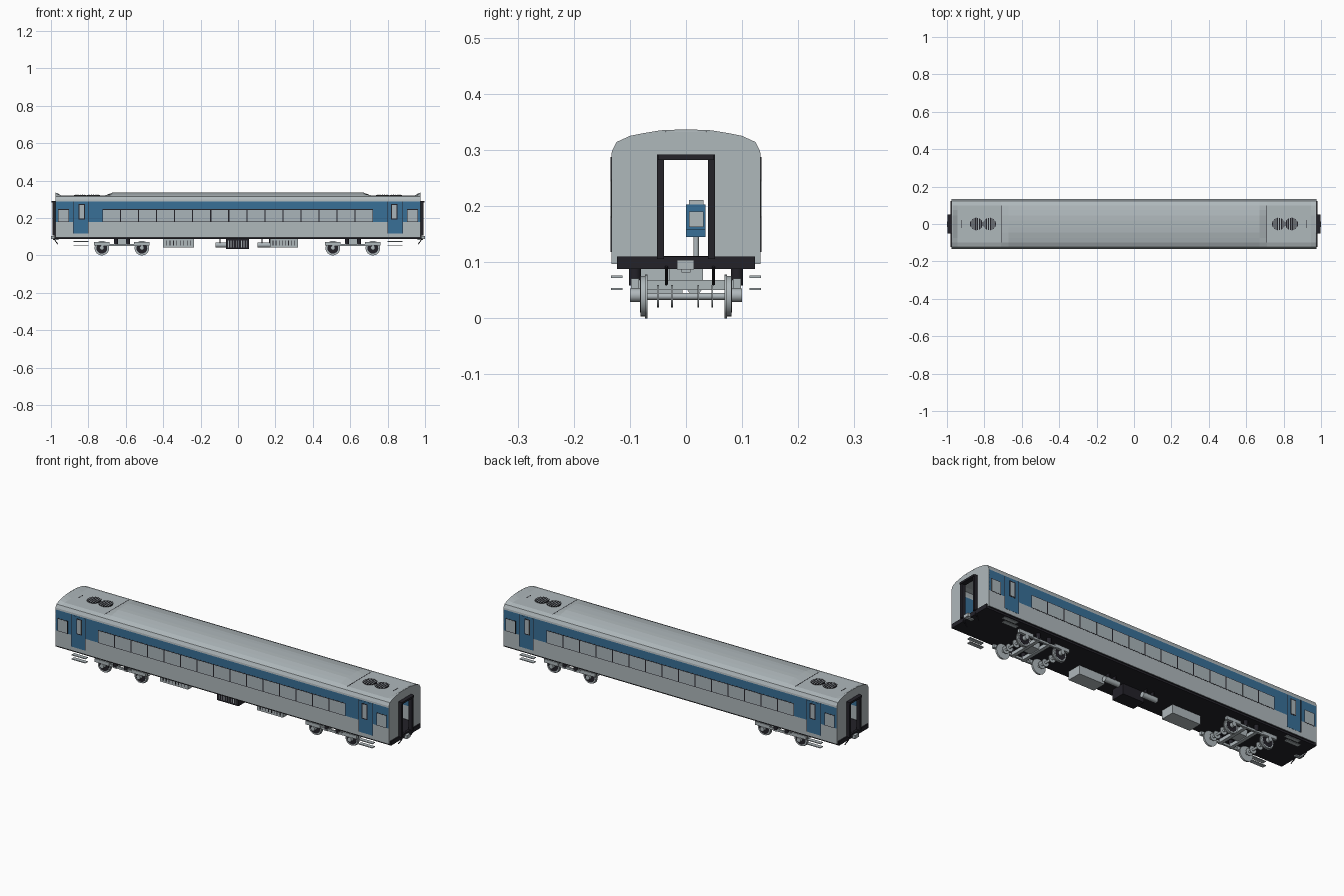
import bpy, bmesh, math
from mathutils import Vector

if "Cube" in bpy.data.objects:
    bpy.data.objects.remove(bpy.data.objects["Cube"])


def mat(name, rgb):
    m = bpy.data.materials.new(name)
    m.diffuse_color = (*rgb, 1)
    m.use_nodes = True
    m.node_tree.nodes["Principled BSDF"].inputs["Base Color"].default_value = m.diffuse_color
    return m


GREY = mat("light grey", (0.43, 0.48, 0.50))
BLUE = mat("blue", (0.04, 0.16, 0.31))
BLACK = mat("near black", (0.017, 0.016, 0.022))
GLASS = mat("window grey", (0.40, 0.46, 0.49))


def finish(name, bm, *mats):
    bmesh.ops.recalc_face_normals(bm, faces=bm.faces)
    me = bpy.data.meshes.new(name)
    bm.to_mesh(me)
    bm.free()
    for m in mats:
        me.materials.append(m)
    ob = bpy.data.objects.new(name, me)
    bpy.context.collection.objects.link(ob)
    return ob


def boxes(name, material, spans):
    """One object from (x0, x1, y0, y1, z0, z1) spans."""
    bm = bmesh.new()
    for x0, x1, y0, y1, z0, z1 in spans:
        vs = bmesh.ops.create_cube(bm, size=1)["verts"]
        for v in vs:
            v.co = Vector(((x0 + x1) / 2 + v.co.x * (x1 - x0),
                           (y0 + y1) / 2 + v.co.y * (y1 - y0),
                           (z0 + z1) / 2 + v.co.z * (z1 - z0)))
    return finish(name, bm, material)


def rods(name, material, items, sides=16):
    """One object from (start, end, radius) cylinders."""
    bm = bmesh.new()
    for a, b, r in items:
        a, b = Vector(a), Vector(b)
        rot = (b - a).to_track_quat('Z', 'Y')
        vs = bmesh.ops.create_cone(bm, cap_ends=True, segments=sides, radius1=r,
                                   radius2=r, depth=(b - a).length)["verts"]
        for v in vs:
            v.co = rot @ v.co + (a + b) / 2
    for f in bm.faces:
        f.smooth = len(f.verts) == 4
    for e in bm.edges:
        e.smooth = e.calc_face_angle(0) < 0.6
    return finish(name, bm, material)


# Body shell: arched section swept along x, roof flattened at both ends
half = [(0.133, 0.097), (0.133, 0.18), (0.133, 0.289), (0.132, 0.298), (0.124, 0.314),
        (0.1, 0.325), (0.075, 0.330), (0.045, 0.335), (0.02, 0.336)]
section = half + [(-y, z) for y, z in reversed(half)]
stations = [(0.975, 0.336), (0.968, 0.334), (0.945, 0.321), (0.71, 0.321), (0.67, 0.336)]
stations = [(-x, c) for x, c in stations] + stations[::-1]
bm = bmesh.new()
rings = [[bm.verts.new((x, y, min(z, cap))) for y, z in section] for x, cap in stations]
for r0, r1 in zip(rings, rings[1:]):
    for i in range(len(section) - 1):
        f = bm.faces.new((r0[i], r0[i + 1], r1[i + 1], r1[i]))
        z = f.calc_center_median().z
        f.material_index = 1 if 0.18 < z < 0.289 else 0
shell = finish("body_shell", bm, GREY, BLUE)
# Normals are made to point outward before the wall gets its thickness
if shell.data.polygons[0].normal.y < 0:
    shell.data.flip_normals()
sol = shell.modifiers.new("wall", 'SOLIDIFY')
sol.thickness, sol.offset = 0.003, -1

# End walls with a doorway
opening = [(-0.04, 0.097), (-0.04, 0.287), (0.04, 0.287), (0.04, 0.097)]
for side in (-1, 1):
    bm = bmesh.new()
    vs = [bm.verts.new((side * 0.974, y, z)) for y, z in section + opening]
    bm.faces.new(vs)
    w = finish("end_wall", bm, GREY)
    s = w.modifiers.new("wall", 'SOLIDIFY')
    s.thickness, s.offset = 0.003, 0

# Underframe
boxes("underframe", BLACK, [(-0.972, 0.972, -0.123, 0.123, 0.088, 0.111)])
boxes("floor", BLACK, [(-0.97, 0.97, -0.131, 0.131, 0.098, 0.106)])

# Side windows: dark surround with fifteen panes, on both sides
surround, panes, doors, door_frame, door_glass, seams, steps = [], [], [], [], [], [], []


def plate(x0, x1, z0, z1, sy, depth):
    a, b = sorted((sy * 0.132, sy * (0.133 + depth)))
    return (x0, x1, a, b, z0, z1)


for sy in (-1, 1):
    surround.append(plate(-0.725, 0.723, 0.179, 0.247, sy, 0.0006))
    pitch = 1.448 / 15
    for i in range(15):
        x = -0.725 + i * pitch
        panes.append(plate(x + 0.003, x + pitch - 0.003, 0.182, 0.244, sy, 0.0012))
    for sx in (-1, 1):
        def span(a, b, z0, z1, d):
            x0, x1 = sorted((sx * a, sx * b))
            return plate(x0, x1, z0, z1, sy, d)
        # Vestibule window, entrance door and its tall window
        surround.append(span(0.903, 0.962, 0.179, 0.247, 0.0006))
        panes.append(span(0.906, 0.959, 0.182, 0.244, 0.0012))
        doors.append(span(0.800, 0.882, 0.118, 0.285, 0.0008))
        door_frame.append(span(0.818, 0.852, 0.192, 0.275, 0.0013))
        door_glass.append(span(0.823, 0.847, 0.197, 0.270, 0.0018))
        seams += [span(0.880, 0.883, 0.118, 0.287, 0.0012),
                  span(0.798, 0.801, 0.118, 0.287, 0.0012)]
        # Footsteps below the door
        x0, x1 = sorted((sx * 0.80, sx * 0.88))
        y0, y1 = sorted((sy * 0.113, sy * 0.134))
        steps += [(x0, x1, y0, y1, z, z + 0.004) for z in (0.05, 0.072)]
boxes("window_surrounds", BLACK, surround)
boxes("window_panes", GLASS, panes)
boxes("entrance_doors", BLUE, doors)
boxes("door_window_frames", BLACK, door_frame)
boxes("door_window_panes", GLASS, door_glass)
boxes("door_seams", BLACK, seams)
boxes("footsteps", GREY, steps)

# Parts at each end of the coach
for s in (-1, 1):
    def sp(a, b, *rest):
        return (*sorted((s * a, s * b)), *rest)
    boxes("gangway_frame", BLACK, [sp(0.97, 0.992, -0.052, -0.039, 0.106, 0.292),
                                   sp(0.97, 0.992, 0.039, 0.052, 0.106, 0.292),
                                   sp(0.97, 0.996, -0.05, 0.05, 0.282, 0.292)])
    boxes("buffer_beam", BLACK, [sp(0.965, 0.982, -0.123, 0.123, 0.088, 0.11)])
    boxes("coupler", GREY, [sp(0.96, 0.99, -0.008, 0.008, 0.082, 0.1),
                            sp(0.985, 1.0, -0.016, 0.014, 0.087, 0.104)])
    rods("hoses", BLACK, [((s * 0.986, y, 0.092), (s * 0.964, y, 0.06), 0.0025)
                          for y in (-0.035, 0.049)], 8)
    # Cab seat on a post
    boxes("seat", BLUE, [sp(0.86, 0.90, 0.0, 0.035, 0.145, 0.158),
                         sp(0.86, 0.868, 0.0, 0.035, 0.158, 0.203)])
    boxes("seat_trim", GREY, [sp(0.868, 0.871, 0.005, 0.031, 0.163, 0.19),
                              sp(0.861, 0.867, 0.005, 0.031, 0.203, 0.211)])
    rods("seat_post", GREY, [((s * 0.88, 0.018, 0.11), (s * 0.88, 0.018, 0.146), 0.005)])
    # Roof fans with slatted covers
    fans, slats = [], []
    for cx in (s * 0.772, s * 0.843):
        fans.append(((cx, 0, 0.319), (cx, 0, 0.324), 0.034))
        for i in range(-2, 3):
            h = math.sqrt(0.034 ** 2 - (i * 0.012) ** 2)
            x = cx + i * 0.012
            slats.append((x - 0.0022, x + 0.0022, -h, h, 0.322, 0.3255))
    rods("roof_fans", BLACK, fans, 24)
    boxes("fan_slats", GREY, slats)
    boxes("roof_seams", BLACK, [sp(0.709, 0.712, -0.1, 0.1, 0.320, 0.3217),
                                sp(0.919, 0.922, -0.022, 0.022, 0.320, 0.3217)])

# Bogies
for cx in (-0.621, 0.614):
    wheels, discs, axles, frame, springs, hubs = [], [], [], [], [], []
    for dx in (-0.107, 0.107):
        x = cx + dx
        axles.append(((x, -0.1, 0.039), (x, 0.1, 0.039), 0.006))
        axles += [((x, y - 0.0015, 0.039), (x, y + 0.0015, 0.039), 0.02)
                  for y in (-0.05, -0.025, 0.022, 0.047)]
        for sy in (-1, 1):
            wheels += [((x, sy * 0.070, 0.039), (x, sy * 0.081, 0.039), 0.036),
                       ((x, sy * 0.069, 0.039), (x, sy * 0.073, 0.039), 0.039)]
            discs.append(((x, sy * 0.08, 0.039), (x, sy * 0.0818, 0.039), 0.029))
            hubs.append(((x, sy * 0.08, 0.041), (x, sy * 0.1, 0.041), 0.012))
            y0, y1 = sorted((sy * 0.084, sy * 0.098))
            frame.append((x - 0.042, x + 0.042, y0, y1, 0.053, 0.071))
            springs.append(((cx + dx * 0.3, sy * 0.091, 0.058),
                            (cx + dx * 0.3, sy * 0.091, 0.09), 0.011))
        frame.append((cx + dx * 0.3 - 0.009, cx + dx * 0.3 + 0.009, -0.098, 0.098, 0.05, 0.068))
    for sy in (-1, 1):
        y0, y1 = sorted((sy * 0.086, sy * 0.096))
        frame.append((cx - 0.1, cx + 0.1, y0, y1, 0.051, 0.062))
    frame.append((cx - 0.03, cx + 0.03, -0.03, 0.03, 0.055, 0.09))
    rods("wheels", GREY, wheels, 24)
    rods("wheel_centres", BLACK, discs, 24)
    rods("axles", GREY, axles)
    rods("axle_boxes", GREY, hubs)
    rods("springs", BLACK, springs)
    boxes("bogie_frame", GREY, frame)

# Equipment boxes with ribbed fronts, and air tanks
for name, x0, x1, z0, z1, body, rib in (("left_equipment", -0.4, -0.235, 0.043, 0.09, GREY, BLACK),
                                        ("middle_equipment", -0.065, 0.06, 0.034, 0.09, BLACK, GREY),
                                        ("right_equipment", 0.17, 0.32, 0.043, 0.09, GREY, BLACK)):
    boxes(name, body, [(x0, x1, -0.082, -0.006, z0, z1)])
    step = (x1 - x0) / 9
    boxes(name + "_ribs", rib, [(x0 + i * step - 0.0018, x0 + i * step + 0.0018,
                                 -0.0835, -0.08, z0 + 0.009, 0.08) for i in range(1, 9)])
rods("air_tanks", GREY, [((0.105, 0.015, 0.056), (0.19, 0.015, 0.056), 0.014),
                         ((-0.12, 0.015, 0.056), (-0.035, 0.015, 0.056), 0.014)])
boxes("tank_brackets", BLACK, [(x, x + 0.006, 0.005, 0.025, 0.06, 0.09)
                               for x in (-0.1, -0.06, 0.125, 0.165)])
